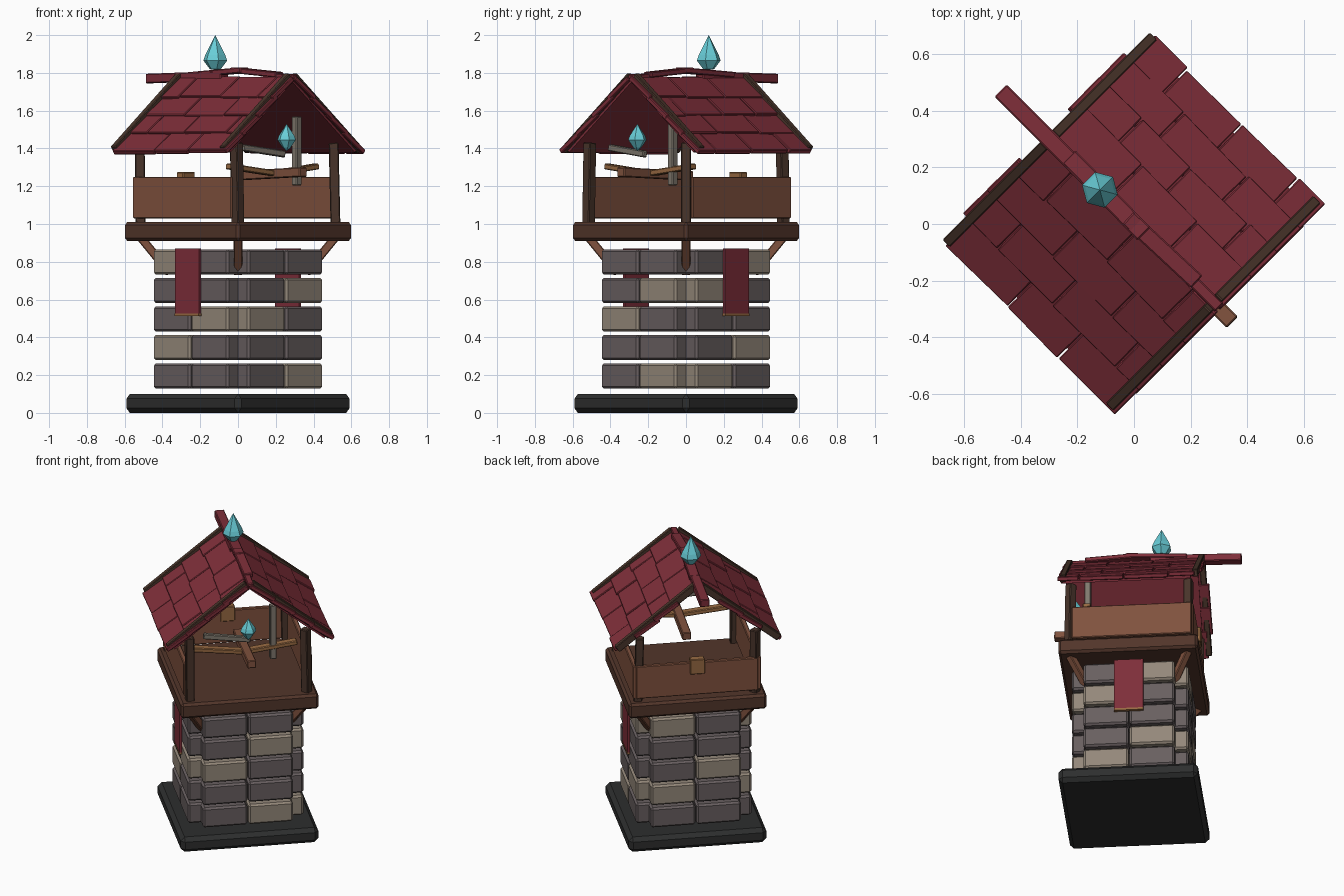
import bpy, bmesh, math, random
from mathutils import Matrix, Vector, Euler

if "Cube" in bpy.data.objects:
    bpy.data.objects.remove(bpy.data.objects["Cube"])

random.seed(4)
TURN = Matrix.Rotation(math.radians(45), 4, 'Z')   # whole tower stands cornerwise


def material(name, r, g, b):
    m = bpy.data.materials.new(name)
    m.diffuse_color = [(c / 255 / 12.92 if c < 11 else ((c / 255 + .055) / 1.055) ** 2.4)
                       for c in (r, g, b)] + [1]
    m.use_nodes = True
    m.node_tree.nodes["Principled BSDF"].inputs["Base Color"].default_value = m.diffuse_color
    return m


RED = material("roof_red", 126, 46, 57)
TIMBER = material("dark_timber", 72, 52, 42)
DECK = material("deck_brown", 82, 53, 42)
WOOD = material("brown_wood", 128, 82, 62)
TAN = material("tan_wood", 152, 106, 66)
GREYWOOD = material("grey_wood", 128, 121, 110)
STONE_D = material("dark_stone", 104, 95, 96)
STONE_L = material("light_stone", 148, 136, 122)
SLATE = material("black_slate", 45, 46, 46)
CRYSTAL = material("cyan_crystal", 104, 205, 215)


def finish(name, bm, mat, matrix):
    me = bpy.data.meshes.new(name)
    bm.to_mesh(me)
    bm.free()
    me.materials.append(mat)
    ob = bpy.data.objects.new(name, me)
    bpy.context.collection.objects.link(ob)
    ob.matrix_world = TURN @ matrix
    return ob


def box(name, size, loc, mat, rot=(0, 0, 0), bevel=0.0):
    bm = bmesh.new()
    bmesh.ops.create_cube(bm, size=1)
    bmesh.ops.scale(bm, vec=size, verts=bm.verts)
    if bevel:
        bmesh.ops.bevel(bm, geom=bm.edges[:], offset=bevel, segments=1, affect='EDGES')
    R = rot if isinstance(rot, Matrix) else Euler(rot).to_matrix().to_4x4()
    return finish(name, bm, mat, Matrix.Translation(loc) @ R)


def beam(name, a, b, w, h, mat, bevel=0.005):
    a, b = Vector(a), Vector(b)
    d = b - a
    R = d.to_track_quat('Y', 'Z').to_matrix().to_4x4()
    return box(name, (w, d.length, h), (a + b) / 2, mat, R, bevel)


def crystal(name, loc, rings, top, bottom, sides=6):
    # stacked rings closed by points at both ends
    bm = bmesh.new()
    loops = [[bm.verts.new((r * math.cos(math.tau * i / sides), r * math.sin(math.tau * i / sides), z))
              for i in range(sides)] for r, z in rings]
    lo, hi = bm.verts.new((0, 0, bottom)), bm.verts.new((0, 0, top))
    for i in range(sides):
        j = (i + 1) % sides
        bm.faces.new((lo, loops[0][j], loops[0][i]))
        bm.faces.new((hi, loops[-1][i], loops[-1][j]))
        for p, q in zip(loops, loops[1:]):
            bm.faces.new((p[i], p[j], q[j], q[i]))
    return finish(name, bm, CRYSTAL, Matrix.Translation(loc))


# Foundation slab and upper platform
box("foundation", (.86, .86, .10), (0, 0, .05), SLATE, bevel=.025)
box("platform", (.86, .86, .10), (0, 0, .96), DECK, bevel=.015)

# Stone courses: two blocks on each of four sides, open notches at the corners
# light blocks as (side, block) per course, sides: front, right, back, left
light = [{(0, 1), (1, 0)},
         {(1, 1), (2, 0), (3, 0)},
         {(0, 0), (2, 1), (3, 1)},
         {(0, 1), (1, 0)},
         {(1, 1), (2, 0), (3, 0)}]
for course in range(5):
    z = .195 + course * .151
    for side in range(4):
        R = Matrix.Rotation(side * math.pi / 2, 4, 'Z')
        for block in range(2):
            loc = R @ Vector((-.142 + .284 * block, -.29, z))
            mat = STONE_L if (side, block) in light[course] else STONE_D
            box("stone_block", (.278, .14, .134), loc, mat, R, .012)

# Corner posts and braces under the platform
for sx in (-1, 1):
    for sy in (-1, 1):
        lean = random.uniform(-.01, .01)
        beam("corner_post", (sx * .365, sy * .365, .99), (sx * .36 + lean, sy * .36 - lean, 1.43),
             .052, .052, TIMBER)
        beam("platform_brace", (sx * .365, sy * .365, .93), (sx * .255, sy * .255, .74),
             .045, .045, WOOD)

# Parapet: two sides and back, open at the front
for s in (-1, 1):
    box("side_wall", (.03, .74, .22), (s * .385, .02, 1.14), WOOD, bevel=.005)
box("back_wall", (.76, .03, .22), (0, .385, 1.14), WOOD, bevel=.005)
box("back_plaque", (.09, .05, .10), (0, .39, 1.225), TAN, bevel=.004)

# Hanging banners with a tan hem
for s in (-1, 1):
    box("banner", (.016, .18, .345), (s * .374, 0, .698), RED)
    box("banner_hem", (.02, .18, .014), (s * .374, 0, .519), TAN)

# Loose planks and beams inside the lookout
beam("cross_plank_left", (-.33, -.26, 1.305), (.02, -.275, 1.265), .05, .03, TAN)
beam("cross_plank_right", (-.02, -.27, 1.265), (.32, -.265, 1.305), .05, .03, TAN)
beam("jutting_beam", (0, -.49, 1.275), (0, .03, 1.255), .055, .05, WOOD)
beam("grey_upright", (.17, -.27, 1.205), (.17, -.27, 1.57), .04, .04, GREYWOOD)
beam("grey_rail", (-.27, -.30, 1.405), (.02, -.325, 1.37), .03, .035, GREYWOOD)

# Roof helpers: s runs down the slope, h is height above it
PITCH = math.radians(38.5)
PEAK = 1.765


def on_roof(side, s, y, h):
    c, n = math.cos(PITCH), math.sin(PITCH)
    return (side * (s * c + h * n), y, PEAK - s * n + h * c)


for side in (-1, 1):
    box("roof_deck", (.60, .80, .016), on_roof(side, .305, -.01, -.004), RED, (0, side * PITCH, 0))
    # Staggered shingles, lower edge of each row lifted
    for row in range(4):
        cuts = [-.43, -.16, .13, .42] if (row + (side > 0)) % 2 else [-.43, -.29, -.02, .26, .42]
        cuts = [cuts[0]] + [c + random.uniform(-.025, .025) for c in cuts[1:-1]] + [cuts[-1]]
        for y0, y1 in zip(cuts, cuts[1:]):
            out = random.choice((0, .035)) if y1 > .41 and row in (1, 2) else 0
            s = .095 + row * .152 + random.uniform(-.008, .008)
            box("shingle", (.185, y1 + out - y0 - .005, .026),
                on_roof(side, s, (y0 + y1 + out) / 2, .012 + random.uniform(0, .006)), RED,
                (0, side * (PITCH - .06), random.uniform(-.02, .02)), .004)
    # Dark verge boards lying on both roof ends
    for y in (-.395, .42):
        box("verge_board", (.625, .036, .045), on_roof(side, .315, y, .022), TIMBER,
            (0, side * PITCH, 0), .004)

# Ridge poles: long one sticks out at the back
beam("ridge_pole", (0, .665, 1.77), (0, .10, 1.785), .06, .05, RED)
beam("ridge_cap_middle", (.005, .33, 1.79), (0, -.05, 1.815), .065, .03, RED)
beam("ridge_cap_front", (0, .03, 1.815), (.012, -.30, 1.79), .06, .03, RED)
beam("ridge_cap_end", (.005, -.26, 1.785), (.005, -.42, 1.78), .04, .025, RED)

# Crystals: roof finial and front lantern
crystal("finial_crystal", (0, .17, 0), [(.03, 1.82), (.065, 1.865), (.055, 1.895)], 2.0, 1.815)
crystal("lantern_crystal", (0, -.364, 0), [(.022, 1.405), (.05, 1.445), (.042, 1.468)], 1.53, 1.385)
